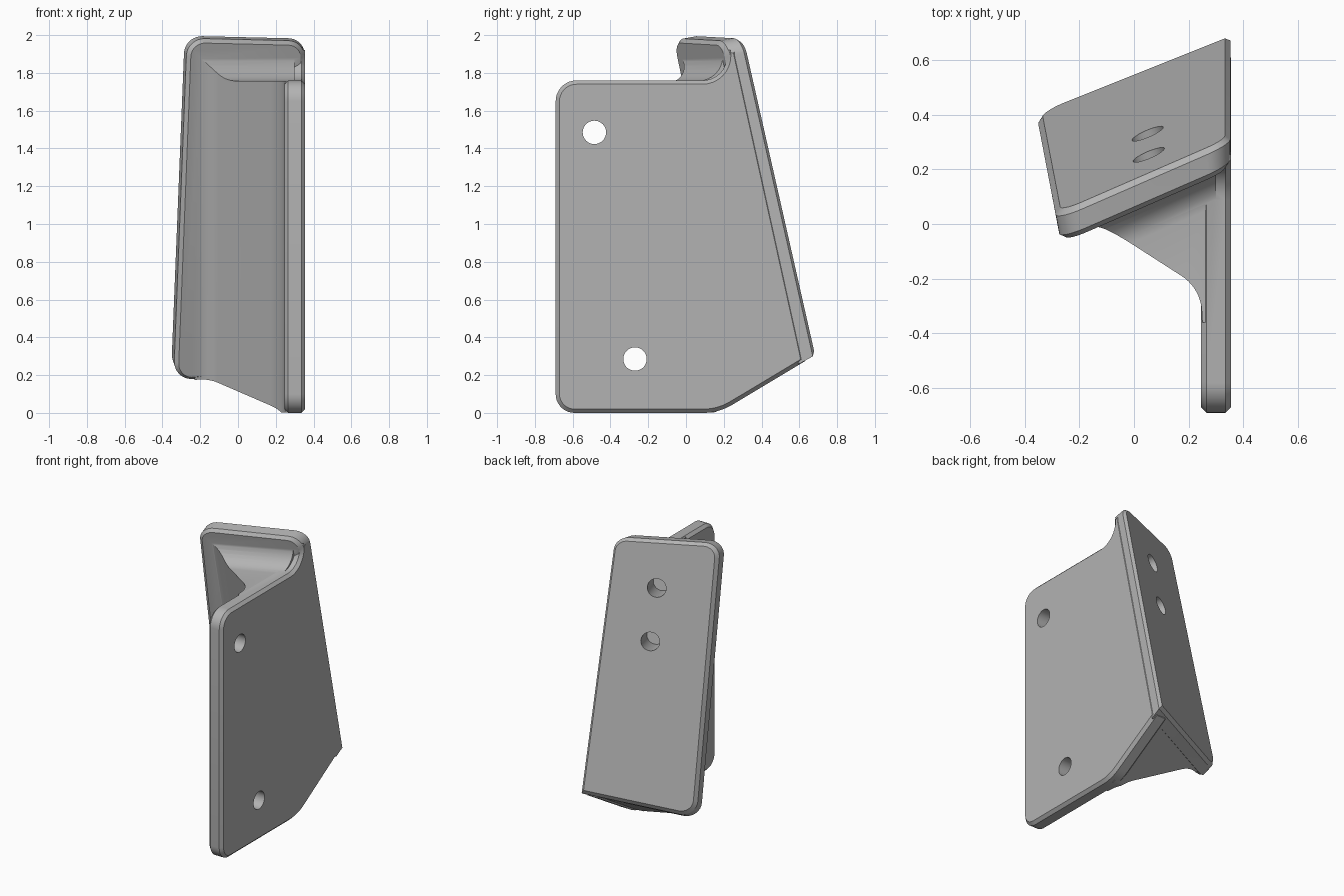
import bpy, bmesh, math
from mathutils import Vector

if "Cube" in bpy.data.objects:
    bpy.data.objects.remove(bpy.data.objects["Cube"])

SLOPE, LEAN = 0.43, 0.2262   # sideways and upward lean of the tilted plate


def rounded(pts, n=9):
    """Closed 2D outline; each corner is (a, b, radius)."""
    out = []
    for i, (a, b, r) in enumerate(pts):
        p = Vector((a, b))
        if r == 0:
            out.append(p)
            continue
        u = (Vector(pts[i - 1][:2]) - p).normalized()
        v = (Vector(pts[(i + 1) % len(pts)][:2]) - p).normalized()
        half = u.angle(v) / 2
        c = p + (u + v).normalized() * (r / math.sin(half))
        s, e = p + u * (r / math.tan(half)) - c, p + v * (r / math.tan(half)) - c
        a0 = math.atan2(s.y, s.x)
        da = math.atan2(e.y, e.x) - a0
        da = (da + math.pi) % (2 * math.pi) - math.pi
        out += [c + r * Vector((math.cos(a0 + da * k / n), math.sin(a0 + da * k / n)))
                for k in range(n + 1)]
    return out


def inset(pts, d):
    """Move an outline inwards by d."""
    n = len(pts)
    area = sum(pts[i - 1].x * pts[i].y - pts[i].x * pts[i - 1].y for i in range(n))
    sign = 1 if area > 0 else -1
    out = []
    for i, p in enumerate(pts):
        e1 = (p - pts[i - 1]).normalized()
        e2 = (pts[(i + 1) % n] - p).normalized()
        n1 = Vector((-e1.y, e1.x)) * sign
        n2 = Vector((-e2.y, e2.x)) * sign
        out.append(p + (n1 + n2) * (d / (1 + n1.dot(n2))))
    return out


def finish(bm, name):
    bmesh.ops.recalc_face_normals(bm, faces=bm.faces)
    me = bpy.data.meshes.new(name)
    bm.to_mesh(me)
    bm.free()
    ob = bpy.data.objects.new(name, me)
    bpy.context.collection.objects.link(ob)
    return ob


def prism(name, outline, place, chamfer=0.0, depth=0.11):
    """Extrude an outline; place(p, t) maps it to 3D for t from 0 to 1."""
    if chamfer:
        small, c = inset(outline, chamfer), chamfer / depth
        layers = [(small, 0), (outline, c), (outline, 1 - c), (small, 1)]
    else:
        layers = [(outline, 0), (outline, 1)]
    bm = bmesh.new()
    rings = [[bm.verts.new(place(p, t)) for p in pts] for pts, t in layers]
    for r1, r2 in zip(rings, rings[1:]):
        for i in range(len(r1)):
            bm.faces.new((r1[i - 1], r1[i], r2[i], r2[i - 1]))
    bm.faces.new(rings[0])
    bm.faces.new(rings[-1])
    return finish(bm, name)


def rod(name, centre, axis, radius, length):
    bm = bmesh.new()
    m = Vector(axis).to_track_quat('Z', 'Y').to_matrix().to_4x4()
    m.translation = Vector(centre)
    bmesh.ops.create_cone(bm, cap_ends=True, segments=32, radius1=radius,
                          radius2=radius, depth=length, matrix=m)
    return finish(bm, name)


def combine(ob, other, operation):
    mod = ob.modifiers.new("combine", 'BOOLEAN')
    mod.operation, mod.solver, mod.object = operation, 'EXACT', other
    bpy.context.view_layer.objects.active = ob
    bpy.ops.object.modifier_apply(modifier=mod.name)
    bpy.data.objects.remove(other)


# Upright side plate with a curved shoulder
side_outline = rounded([
    (-0.69, 0, 0.1), (0.173, 0, 0.3), (0.63, 0.274, 0), (0.267, 1.925, 0),
    (0.213, 1.925, 0), (0.25, 1.76, 0.13), (-0.69, 1.76, 0.11)])
bracket = prism("bracket", side_outline,
                lambda p, t: (0.245 + 0.11 * t, p.x, p.y), 0.02)


# Tilted back plate
def on_back(p, t):
    x = p.x + (0.02 * t if p.x < -0.1 else 0)
    z = p.y - (0.06 if p.y < 0.6 else 0.02) * t
    return (x, 0.31 + SLOPE * (x - 0.355) - LEAN * (z - 2) - 0.122 * t, z)


back_outline = rounded([(0.352, 0.31, 0), (0.352, 1.985, 0.085),
                        (-0.286, 2.0, 0.095), (-0.358, 0.215, 0.09)])
back_plate = prism("back_plate", back_outline, on_back, 0.02)


# Gusset running along the lean between both plates
def on_gusset(p, t):
    z = 0.003 + 1.897 * t
    return (p.x, p.y - LEAN * (z - 1.76), z)


gusset = prism("gusset", rounded([
    (-0.23, -0.005, 0), (-0.157, 0.022, 0.12), (0.243, -0.235, 0.16),
    (0.25, -0.36, 0), (0.3, -0.36, 0), (0.3, 0.27, 0), (-0.2, 0.055, 0)]), on_gusset)


# Trim the gusset to the sloped underside and the scooped top
def on_trim(p, t):
    x = 0.32 - 0.74 * t
    dx = x - 0.355
    drop = 0.152 * dx if p.x > 0.05 and p.y < 0.7 else 0
    return (x, p.x + SLOPE * dx, p.y + drop)


trim = prism("trim", rounded([
    (-1.0, 0, 0), (0.167, 0, 0.25), (1.2, 0.62, 0), (1.2, 2.05, 0),
    (0.185, 2.05, 0), (0.25, 1.757, 0.13), (-1.0, 1.757, 0)]), on_trim)
combine(gusset, trim, 'INTERSECT')

combine(bracket, back_plate, 'UNION')
combine(bracket, gusset, 'UNION')

# Screw holes: through the side plate, blind in the back plate
for y, z in ((-0.485, 1.485), (-0.27, 0.285)):
    combine(bracket, rod("hole", (0.3, y, z), (1, 0, 0), 0.062, 0.4), 'DIFFERENCE')
normal = Vector((-SLOPE, 1, LEAN)).normalized()
for c in ((0.05, 0.33, 1.33), (0.055, 0.25, 1.68)):
    combine(bracket, rod("hole", c, normal, 0.062, 0.38), 'DIFFERENCE')

# Single grey finish
grey = bpy.data.materials.new("grey")
grey.diffuse_color = (0.45, 0.45, 0.45, 1)
grey.use_nodes = True
grey.node_tree.nodes["Principled BSDF"].inputs["Base Color"].default_value = grey.diffuse_color
bracket.data.materials.clear()
bracket.data.materials.append(grey)
for f in bracket.data.polygons:
    f.material_index = 0
bpy.ops.object.select_all(action='DESELECT')
bracket.select_set(True)
bpy.context.view_layer.objects.active = bracket
bpy.ops.object.shade_smooth_by_angle(angle=math.radians(22))
